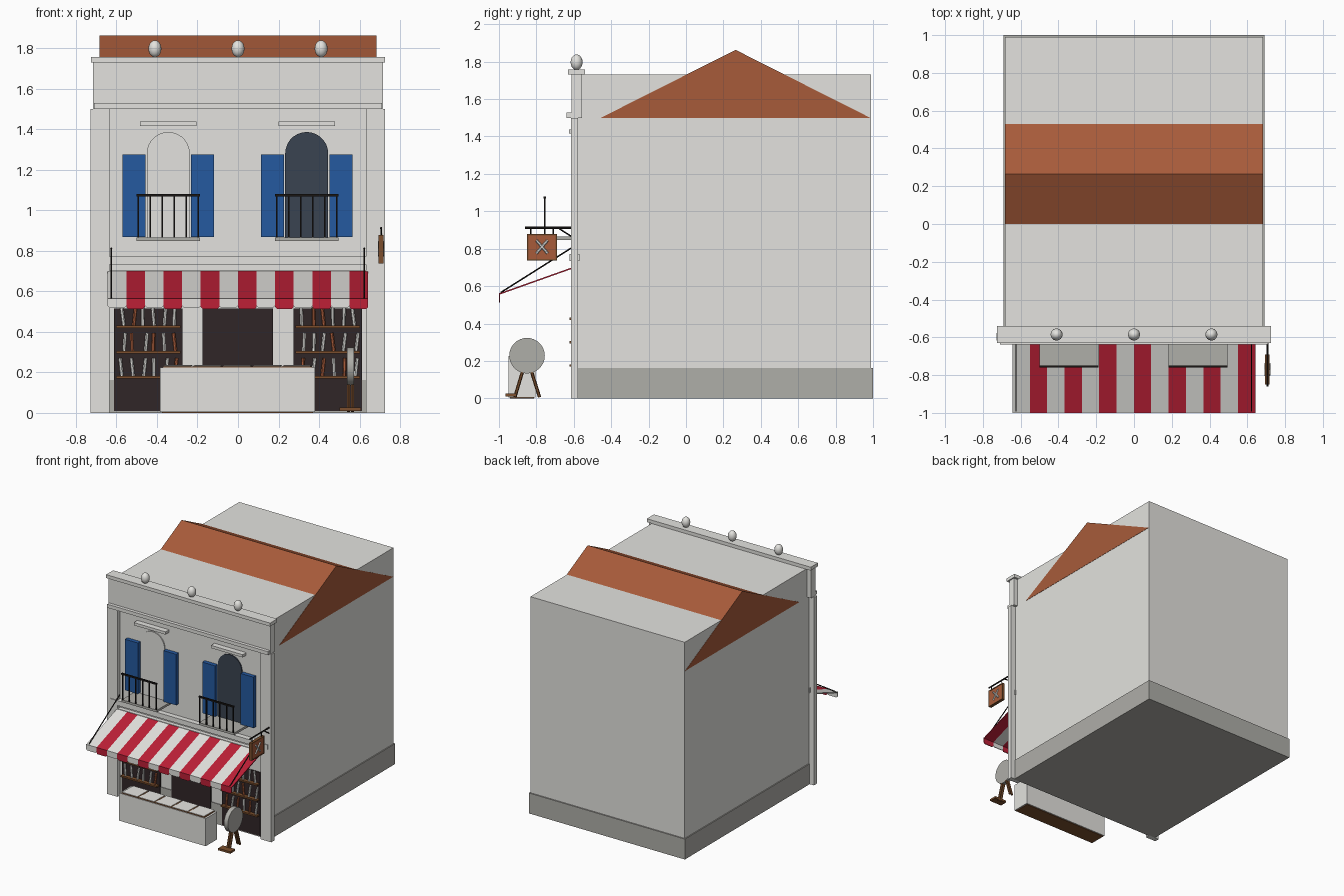
import bpy, math, random
from mathutils import Vector

random.seed(4)
cube = bpy.data.objects.get("Cube")
if cube:
    bpy.data.objects.remove(cube, do_unlink=True)


def material(name, r, g, b):
    m = bpy.data.materials.new(name)
    m.use_nodes = True
    m.diffuse_color = (r, g, b, 1)
    m.node_tree.nodes["Principled BSDF"].inputs["Base Color"].default_value = (r, g, b, 1)
    return m


PLASTER = material("pale plaster", .77, .765, .735)
STONE = material("grey stone", .43, .425, .395)
TILE = material("terracotta", .39, .105, .042)
BLUE = material("blue paint", .018, .10, .35)
RED = material("red cloth", .51, .014, .037)
GLASS = material("dark glass", .042, .056, .082)
WOOD = material("brown wood", .20, .078, .026)
DARK = material("dark interior", .030, .019, .020)
IRON = material("black iron", .010, .008, .007)


def mesh(name, verts, faces, mat):
    me = bpy.data.meshes.new(name)
    me.from_pydata(verts, [], faces)
    me.materials.append(mat)
    ob = bpy.data.objects.new(name, me)
    bpy.context.collection.objects.link(ob)
    return ob


def prism(name, outline, offset, mat):
    """Extrude a planar outline along an offset vector."""
    n = len(outline)
    low = [Vector(p) for p in outline]
    verts = low + [p + Vector(offset) for p in low]
    normal = (low[1] - low[0]).cross(low[2] - low[1])
    faces = [tuple(reversed(range(n))), tuple(range(n, 2 * n))]
    faces += [(i, (i + 1) % n, n + (i + 1) % n, n + i) for i in range(n)]
    if normal.dot(Vector(offset)) < 0:
        faces = [tuple(reversed(f)) for f in faces]
    return mesh(name, verts, faces, mat)


def box(name, x0, x1, y0, y1, z0, z1, mat):
    return prism(name, [(x0, y0, z0), (x1, y0, z0), (x1, y1, z0), (x0, y1, z0)],
                 (0, 0, z1 - z0), mat)


def rod(name, a, b, radius, mat, sides=6):
    a, b = Vector(a), Vector(b)
    bpy.ops.mesh.primitive_cylinder_add(vertices=sides, radius=radius,
                                        depth=(b - a).length, location=(a + b) / 2)
    ob = bpy.context.object
    ob.name = name
    ob.rotation_euler = (b - a).to_track_quat('Z', 'Y').to_euler()
    ob.data.materials.append(mat)
    return ob


WALL = -.58

# Building, plinth and gabled roof
box("building_body", -.682, .682, WALL, .99, .003, 1.73, PLASTER)
box("plinth", -.69, .69, WALL - .005, 1, 0, .163, STONE)
prism("gabled_roof", [(-.684, -.455, 1.5), (-.684, .985, 1.5), (-.684, .265, 1.863)],
      (1.368, 0, 0), TILE)

# Pilasters, parapet and mouldings
for side, x0, x1 in (("right", -.727, -.635), ("left", .632, .725)):
    box(side + "_pilaster", x0, x1, -.616, -.577, 0, 1.5, PLASTER)
box("parapet", -.715, .715, -.612, -.556, 1.5, 1.73, PLASTER)
box("parapet_moulding", -.71, .71, -.638, -.556, 1.5, 1.528, PLASTER)
box("cornice_cap", -.725, .725, -.63, -.54, 1.73, 1.757, PLASTER)
box("middle_band", -.695, .695, -.622, -.57, .733, .772, PLASTER)
for x in (-.41, 0, .41):
    bpy.ops.mesh.primitive_uv_sphere_add(segments=16, ring_count=10, radius=.032,
                                         location=(x, -.585, 1.797))
    finial = bpy.context.object
    finial.name = "parapet_finial"
    finial.scale.z = 1.3
    finial.data.materials.append(PLASTER)
    bpy.ops.object.shade_smooth()

# Arched windows with shutters, hoods and balconies
for cx, pane in ((-.344, PLASTER), (.339, GLASS)):
    arch = [(cx - .106, WALL, .865), (cx + .106, WALL, .865)]
    arch += [(cx + .106 * math.cos(t), WALL, 1.28 + .106 * math.sin(t))
             for t in (math.pi * i / 14 for i in range(15))]
    prism("arched_window", arch, (0, -.008, 0), pane)
    for s in (-1, 1):
        inner, outer = cx + s * .113, cx + s * .226
        box("shutter", min(inner, outer), max(inner, outer), -.612, WALL, .868, 1.275, BLUE)
    box("window_hood", cx - .14, cx + .14, -.625, WALL, 1.415, 1.437, PLASTER)
    box("balcony_slab", cx - .156, cx + .156, -.755, WALL, .847, .865, STONE)
    for i in range(6):
        x = cx - .148 + i * .0592
        box("baluster", x - .004, x + .004, -.759, -.751, .865, 1.07, IRON)
    box("balcony_rail", cx - .156, cx + .156, -.761, -.749, 1.068, 1.08, IRON)

# Shop openings, shelves and upright loaves
box("shop_doorway", -.175, .172, WALL - .012, WALL, .01, .515, DARK)
for cx in (-.443, .443):
    box("shop_window", cx - .168, cx + .168, WALL - .012, WALL, .01, .515, DARK)
    for z in (.175, .3, .425):
        box("shelf", cx - .16, cx + .16, -.622, WALL, z - .006, z + .006, WOOD)
        for i in range(6):
            x = cx - .125 + i * .052 + random.uniform(-.008, .008)
            lean = random.uniform(-.012, .012)
            rod("upright_loaf", (x, -.603, z + .006), (x + lean, -.6, z + .095),
                .0085, random.choice((PLASTER, PLASTER, TILE)))

# Striped awning with valance and stays
STRIPE = 1.285 / 14
for i in range(14):
    x = -.643 + i * STRIPE
    cloth = RED if i % 2 else PLASTER
    prism("awning_stripe", [(x, -.61, .70), (x, -.998, .562), (x, -.998, .554), (x, -.61, .692)],
          (STRIPE, 0, 0), cloth)
    low = .512 if i % 2 else .518
    tab = [(x, -1, .564), (x, -1, low + .01), (x + .01, -1, low),
           (x + STRIPE - .01, -1, low), (x + STRIPE, -1, low + .01), (x + STRIPE, -1, .564)]
    prism("valance_tab", tab, (0, .006, 0), cloth)
box("awning_mount", -.643, .642, -.612, WALL, .69, .703, PLASTER)
for x in (-.625, .622):
    rod("awning_stay", (x, -.99, .566), (x, -.6, .812), .004, IRON)

# Market counter with cloth, display tray and base
box("counter", -.385, .38, -.95, -.805, .004, .225, PLASTER)
box("counter_base", -.375, .37, -.942, -.813, 0, .004, WOOD)
box("counter_tray", -.37, .365, -.945, -.815, .225, .229, WOOD)
for i in range(5):
    x = -.368 + i * .147
    prism("display_sheet", [(x, -.938, .229), (x + .135, -.938, .229),
                            (x + .143, -.81, .233), (x + .008, -.81, .233)],
          (0, 0, .003), PLASTER)

# Hanging sign with bracket and crossed rolling pins
SIGN_X = .706
rod("sign_bracket", (SIGN_X, -.86, .912), (SIGN_X, -.6, .912), .006, IRON)
rod("bracket_brace", (SIGN_X, -.685, .912), (SIGN_X, -.6, .857), .004, IRON)
for y in (-.83, -.71):
    rod("sign_hanger", (SIGN_X, y, .87), (SIGN_X, y, .915), .003, IRON)
box("sign_board", SIGN_X - .009, SIGN_X + .009, -.847, -.693, .742, .875, TILE)
for z in (.738, .871):
    box("sign_frame", SIGN_X - .012, SIGN_X + .012, -.85, -.69, z, z + .007, WOOD)
for y in (-.85, -.697):
    box("sign_frame", SIGN_X - .012, SIGN_X + .012, y, y + .007, .738, .878, WOOD)
for s in (-1, 1):
    for face in (-1, 1):
        x = SIGN_X + face * .009
        rod("crossed_pin", (x, -.77 - s * .03, .775), (x, -.77 + s * .03, .845),
            .0075, PLASTER)

# Round pavement board on splayed legs
rod("round_board", (.537, -.85, .228), (.572, -.85, .228), .095, STONE, 32)
bpy.ops.object.shade_smooth_by_angle()
for x in (.545, .565):
    for y0, y1 in ((-.875, -.915), (-.825, -.783)):
        rod("board_leg", (x, y0, .14), (x, y1, .006), .009, WOOD)
box("board_foot", .50, .607, -.965, -.905, .01, .026, WOOD)
